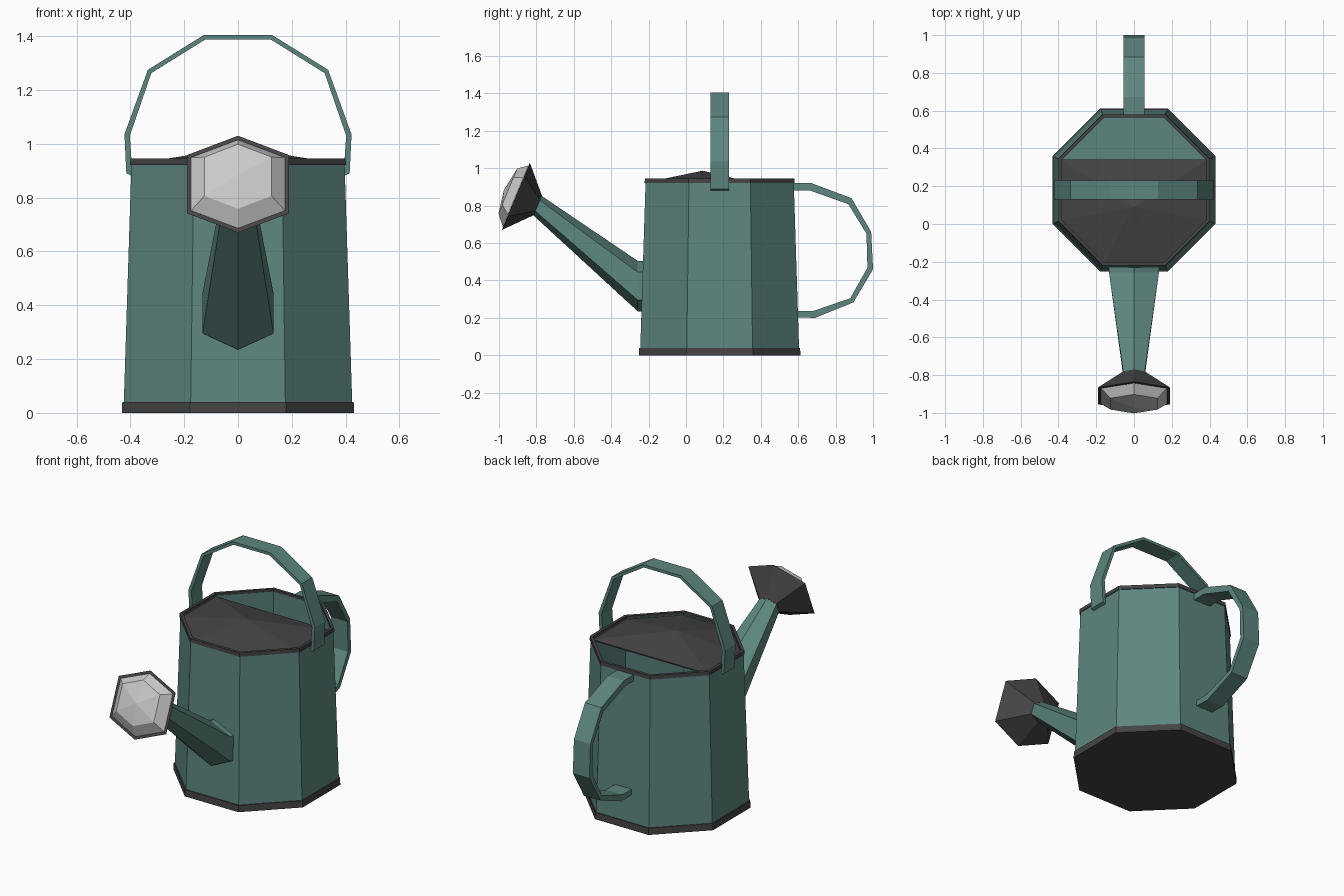
import bpy, math
from mathutils import Vector

if "Cube" in bpy.data.objects:
    bpy.data.objects.remove(bpy.data.objects["Cube"])

CY = 0.18                      # y centre of the can


def material(name, rgb):
    m = bpy.data.materials.new(name)
    m.diffuse_color = (*rgb, 1)
    m.use_nodes = True
    m.node_tree.nodes["Principled BSDF"].inputs["Base Color"].default_value = m.diffuse_color
    return m


TEAL = material("teal_metal", (0.11, 0.24, 0.21))
DARK = material("dark_metal", (0.06, 0.057, 0.057))


def make(name, verts, faces, mat=None):
    me = bpy.data.meshes.new(name)
    me.from_pydata([tuple(v) for v in verts], [], faces)
    ob = bpy.data.objects.new(name, me)
    bpy.context.collection.objects.link(ob)
    if mat:
        me.materials.append(mat)
    bpy.context.view_layer.objects.active = ob
    bpy.ops.object.mode_set(mode='EDIT')
    bpy.ops.mesh.select_all(action='SELECT')
    bpy.ops.mesh.normals_make_consistent(inside=False)
    bpy.ops.object.mode_set(mode='OBJECT')
    return ob


def loft(name, rings, mat=None, caps=True, loop=False):
    """Skin a list of equal-sized rings."""
    n, k = len(rings[0]), len(rings)
    verts = [v for r in rings for v in r]
    faces = []
    for i in range(k if loop else k - 1):
        a, b = i * n, (i + 1) % k * n
        faces += [(a + j, a + (j + 1) % n, b + (j + 1) % n, b + j) for j in range(n)]
    if caps and not loop:
        faces += [tuple(range(n))[::-1], tuple(range((k - 1) * n, k * n))]
    return make(name, verts, faces, mat)


def octagon(apothem, z):
    r = apothem / math.cos(math.pi / 8)
    return [Vector((r * math.cos(a), CY + r * math.sin(a), z))
            for a in (math.pi / 8 + i * math.pi / 4 for i in range(8))]


# can: outer wall, inner wall and floor
loft("can_body", [octagon(0.425, 0.02), octagon(0.396, 0.93),
                  octagon(0.383, 0.93), octagon(0.408, 0.05)], TEAL)
loft("base_band", [octagon(0.432, 0), octagon(0.430, 0.04)], DARK)
loft("top_rim", [octagon(0.401, 0.922), octagon(0.40, 0.945),
                 octagon(0.383, 0.945), octagon(0.384, 0.922)], DARK, loop=True)

# half lid: shallow fan over the front of the opening
o = octagon(0.388, 0.925)
edge = [o[i] for i in (3, 4, 5, 6, 7, 0)]
lid = make("half_lid", edge + [Vector((0, 0.09, 0.987))],
           [(i, (i + 1) % 6, 6) for i in range(6)], DARK)
s = lid.modifiers.new("thickness", 'SOLIDIFY')
s.thickness = 0.008
s.offset = -1


def strap(name, outer, inner, place, half):
    """Flat strap from outer and inner path points."""
    rings = [[place(*a, -half), place(*a, half), place(*b, half), place(*b, -half)]
             for a, b in zip(outer, inner)]
    return loft(name, rings, TEAL)


# carrying handle over the top
out = [(0.415, 0.89), (0.422, 1.035), (0.335, 1.275), (0.126, 1.405)]
inn = [(0.392, 0.88), (0.402, 1.03), (0.322, 1.263), (0.121, 1.388)]
mirror = lambda p: p + [(-x, z) for x, z in reversed(p)]
strap("top_handle", mirror(out), mirror(inn),
      lambda x, z, w: Vector((x, CY + w, z)), 0.05)

# pouring handle at the back
strap("back_handle",
      [(0.565, 0.92), (0.672, 0.92), (0.885, 0.84), (0.99, 0.66),
       (1.0, 0.46), (0.895, 0.283), (0.69, 0.2), (0.59, 0.203)],
      [(0.565, 0.882), (0.66, 0.882), (0.868, 0.808), (0.965, 0.65),
       (0.97, 0.468), (0.878, 0.305), (0.684, 0.238), (0.59, 0.238)],
      lambda y, z, w: Vector((w, y, z)), 0.055)

# spout and rose share hexagons with a vertex on top
AXIS = Vector((0, -0.923, 0.385))
UP = Vector((0, 0.385, 0.923))


def hexagon(c, half_w, half_h, up=UP, side=0.55):
    pts = [(0, 1), (1, side), (1, -side), (0, -1), (-1, -side), (-1, side)]
    return [Vector(c) + Vector((half_w * x, 0, 0)) + up * half_h * h for x, h in pts]


Z = Vector((0, 0, 1))
neck = Vector((0, -0.80, 0.805))
loft("spout", [hexagon((0, -0.2, 0.37), 0.132, 0.135, Z),
               hexagon((0, -0.258, 0.37), 0.132, 0.135, Z),
               hexagon(neck, 0.056, 0.056)], TEAL)

# rose: dark cone with a pale faceted dome
face = Vector((0, -0.91, 0.85))
loft("rose_cone", [hexagon(neck - AXIS * 0.01, 0.055, 0.055),
                   hexagon(face, 0.19, 0.195, side=0.6)], DARK)
dome = hexagon(face + AXIS * 0.001, 0.174, 0.178, side=0.6) \
    + hexagon(face + AXIS * 0.05 + UP * 0.01, 0.125, 0.13, side=0.6) \
    + [face + AXIS * 0.072 + UP * 0.008]
make("rose_dome", dome,
     [(i, (i + 1) % 6, 6 + (i + 1) % 6, 6 + i) for i in range(6)]
     + [(6 + i, 6 + (i + 1) % 6, 12) for i in range(6)] + [(5, 4, 3, 2, 1, 0)])
